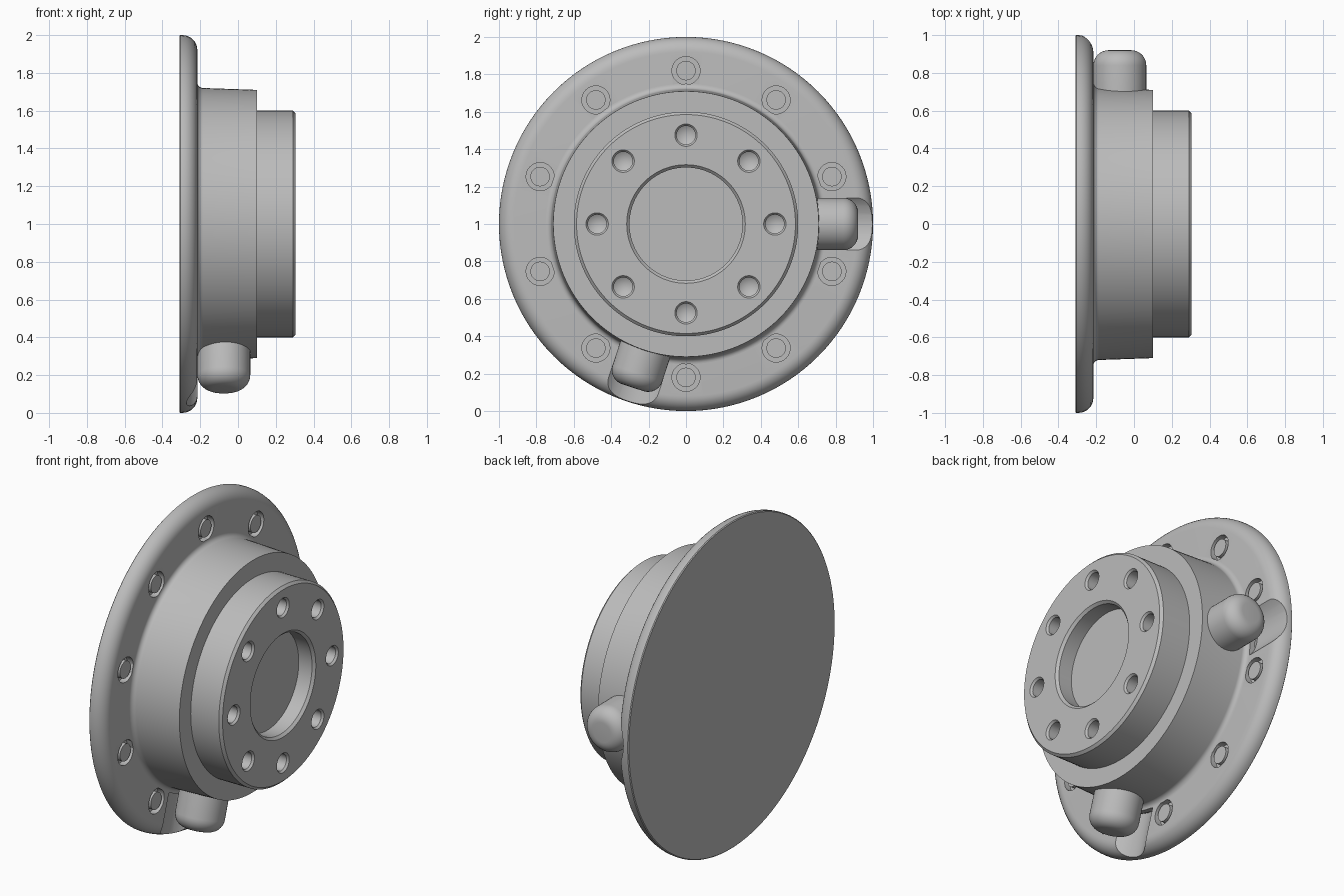
import bpy, bmesh
from math import radians, sin, cos, pi
from mathutils import Matrix, Vector

cube = bpy.data.objects.get("Cube")
if cube:
    bpy.data.objects.remove(cube, do_unlink=True)

grey = bpy.data.materials.new("plain grey")
grey.use_nodes = True
grey.diffuse_color = (0.5, 0.5, 0.5, 1)
grey.node_tree.nodes["Principled BSDF"].inputs["Base Color"].default_value = (0.5, 0.5, 0.5, 1)

CENTRE = Matrix.Translation((0, 0, 1))


def arc(cx, cr, rad, start, end, steps=8):
    """Points of an arc in the (axis, radius) plane, angles in degrees."""
    angles = [radians(start + (end - start) * i / steps) for i in range(steps + 1)]
    return [(cx + rad * cos(a), cr + rad * sin(a)) for a in angles]


def lathe(bm, profile, matrix, sides):
    """Revolve (axis, radius) points round the local x axis, closed at both ends."""
    rings = []
    for x, r in profile:
        if r == 0:
            rings.append([bm.verts.new(matrix @ Vector((x, 0, 0)))] * sides)
        else:
            rings.append([bm.verts.new(matrix @ Vector((x, r * cos(t), r * sin(t))))
                          for t in (2 * pi * i / sides for i in range(sides))])
    for a, b in zip(rings, rings[1:]):
        for i in range(sides):
            j = (i + 1) % sides
            corners = list(dict.fromkeys((a[i], a[j], b[j], b[i])))
            bm.faces.new(corners)
    for ring in (rings[0], rings[-1]):
        if ring[0] != ring[1]:
            bm.faces.new(ring)


def part(name, profile, matrices, sides=48):
    bm = bmesh.new()
    for matrix in matrices:
        lathe(bm, profile, matrix, sides)
    bmesh.ops.recalc_face_normals(bm, faces=bm.faces)
    mesh = bpy.data.meshes.new(name)
    bm.to_mesh(mesh)
    bm.free()
    mesh.materials.append(grey)
    obj = bpy.data.objects.new(name, mesh)
    bpy.context.collection.objects.link(obj)
    return obj


def select(obj):
    bpy.ops.object.select_all(action='DESELECT')
    obj.select_set(True)
    bpy.context.view_layer.objects.active = obj


def cut(obj, cutter):
    mod = obj.modifiers.new("cut", 'BOOLEAN')
    mod.operation, mod.solver, mod.object = 'DIFFERENCE', 'EXACT', cutter
    select(obj)
    bpy.ops.object.modifier_apply(modifier=mod.name)
    bpy.data.objects.remove(cutter, do_unlink=True)


def circle(count, x, radius, first=0):
    """Matrices evenly spaced round the main axis, pointing along it."""
    return [CENTRE @ Matrix.Rotation(radians(first) + 2 * pi * i / count, 4, 'X')
            @ Matrix.Translation((x, radius, 0)) for i in range(count)]


def radial(angle):
    """Matrix pointing outward from the main axis at the given angle."""
    return (CENTRE @ Matrix.Rotation(radians(angle), 4, 'X')
            @ Matrix.Translation((-0.075, 0, 0)) @ Matrix.Rotation(pi / 2, 4, 'Z'))


# Round flange with a rolled front edge
FACE = -0.215
flange = part("flange", [(-0.31, 0), (-0.31, 0.995), (-0.305, 1)]
              + arc(FACE - 0.08, 0.92, 0.08, 90, 0) + [(FACE, 0)], [CENTRE], 128)

# Scooped clearance beside each port
PORTS = [radial(0), radial(-108)]
cut(flange, part("scoop_cutter", [(0.74, 0), (0.74, 0.198), (1.1, 0.198), (1.1, 0)], PORTS))

# Counterbored bolts round the flange
bolt_spots = circle(10, FACE, 0.82, 18)
cut(flange, part("counterbore_cutter", [(-0.04, 0), (-0.04, 0.075), (0.05, 0.075), (0.05, 0)],
                 bolt_spots, 32))
bolts = part("flange_bolts", [(-0.05, 0), (-0.05, 0.052), (-0.002, 0.052), (-0.002, 0)],
             bolt_spots, 32)

# Slightly tapered body with a fillet at the flange
body = part("body", [(-0.25, 0), (-0.25, 0.75)] + arc(FACE + 0.03, 0.75, 0.03, 180, 270)
            + [(0.10, 0.71), (0.10, 0)], [CENTRE], 128)

# Hub with chamfered rim and central recess
hub = part("hub", [(0.05, 0), (0.05, 0.6), (0.29, 0.6), (0.305, 0.585), (0.305, 0.317),
                   (0.29, 0.302), (0.2, 0.302), (0.2, 0)], [CENTRE], 128)

# Drilled holes with conical bottoms
cut(hub, part("drill_cutter", [(-0.12, 0), (-0.09, 0.05), (-0.012, 0.05), (0, 0.06),
                               (0.05, 0.06), (0.05, 0)], circle(8, 0.305, 0.475), 32))

# Round-ended side ports
ports = part("side_ports", [(0.6, 0), (0.6, 0.14)] + arc(0.84, 0.06, 0.08, 90, 0)
             + [(0.92, 0)], PORTS)

for obj in (flange, bolts, body, hub, ports):
    select(obj)
    bpy.ops.object.shade_smooth_by_angle(angle=radians(30))
